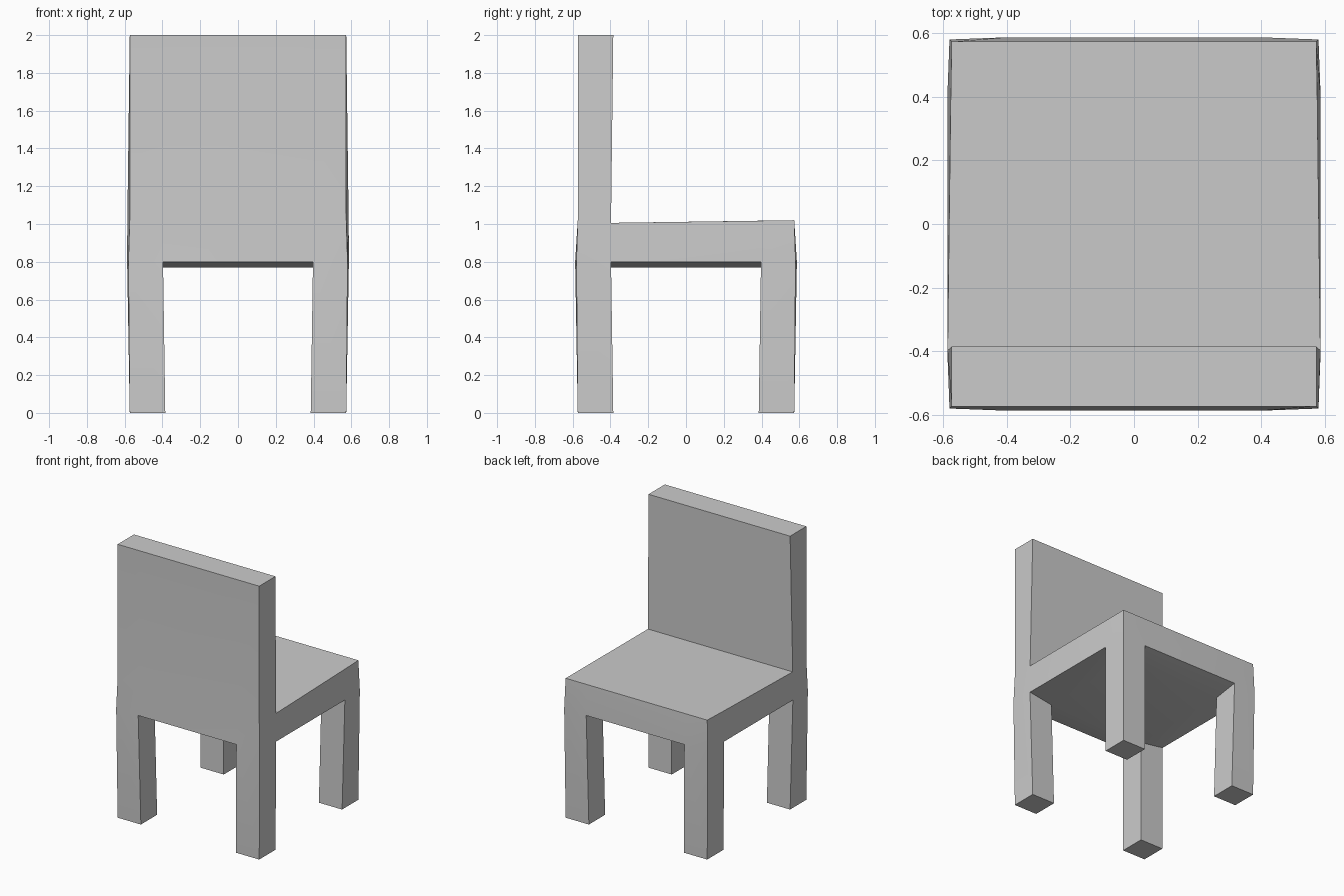
import bpy
import bmesh
import math

old = bpy.data.objects.get("Cube")
if old:
    bpy.data.objects.remove(old, do_unlink=True)

# One grey finish for the whole chair
GREY = (0.6, 0.6, 0.6, 1.0)
mat = bpy.data.materials.new("plain_grey")
mat.use_nodes = True
mat.diffuse_color = GREY
mat.node_tree.nodes["Principled BSDF"].inputs["Base Color"].default_value = GREY

bm = bmesh.new()


def sign(value):
    return math.copysign(1, value)


def pull(face, move):
    """Extrude a face, placing each new corner with move(co); return the cap."""
    base = list(face.verts)
    bm.faces.remove(face)
    tip = [bm.verts.new(move(v.co)) for v in base]
    for i in range(len(base)):
        j = (i + 1) % len(base)
        bm.faces.new((base[i], base[j], tip[j], tip[i]))
    return bm.faces.new(tip)


# Seat underside: three by three grid, bulging outward and down in the middle
bmesh.ops.create_grid(bm, x_segments=3, y_segments=3, size=0.6)
for v in bm.verts:
    outer_x, outer_y = abs(v.co.x) > 0.5, abs(v.co.y) > 0.5
    rim = 0.58 if outer_x and outer_y else 0.587
    v.co = (sign(v.co.x) * (rim if outer_x else 0.397),
            sign(v.co.y) * (rim if outer_y else 0.397),
            0.8 if outer_x or outer_y else 0.77)
corner_faces = [f for f in bm.faces
                if abs(f.calc_center_median().x) > 0.3
                and abs(f.calc_center_median().y) > 0.3]

# Seat walls: raise the rim, the back notch staying a little wide and low
rim_edges = [e for e in bm.edges if e.is_boundary]
top = {}
for v in {v for e in rim_edges for v in e.verts}:
    x, y = v.co.x, v.co.y
    if abs(x) > 0.5 and abs(y) < 0.5:
        at = (sign(x) * (0.586 if y < 0 else 0.576), y, 1.006 if y < 0 else 1.017)
    else:
        at = (sign(x) * min(abs(x), 0.573), sign(y) * 0.573, 1.02)
    top[v] = bm.verts.new(at)
for e in rim_edges:
    a, b = e.verts
    bm.faces.new((a, b, top[b], top[a]))

# Seat top, and the strip at the rear that grows into the backrest
ring = sorted(top.values(), key=lambda v: math.atan2(v.co.y, v.co.x))
bm.faces.new([v for v in ring if v.co.y > -0.5])
strip = [v for v in ring if v.co.y < 0]
backrest_base = bm.faces.new(strip)
pull(backrest_base, lambda c: (sign(c.x) * min(abs(c.x), 0.573),
                               -0.385 if c.y > -0.5 else -0.573, 2.0))

# Legs: pull the four corner faces to the floor with a slight taper
for face in corner_faces:
    pull(face, lambda c: (sign(c.x) * (0.573 if abs(c.x) > 0.5 else 0.385),
                          sign(c.y) * (0.573 if abs(c.y) > 0.5 else 0.385), 0.0))

bmesh.ops.recalc_face_normals(bm, faces=bm.faces)
mesh = bpy.data.meshes.new("chair")
bm.to_mesh(mesh)
bm.free()
mesh.materials.append(mat)
chair = bpy.data.objects.new("chair", mesh)
bpy.context.collection.objects.link(chair)

# Gentle bulges shade smoothly while the box edges stay sharp
bpy.ops.object.select_all(action="DESELECT")
chair.select_set(True)
bpy.context.view_layer.objects.active = chair
bpy.ops.object.shade_smooth_by_angle(angle=math.radians(30))
